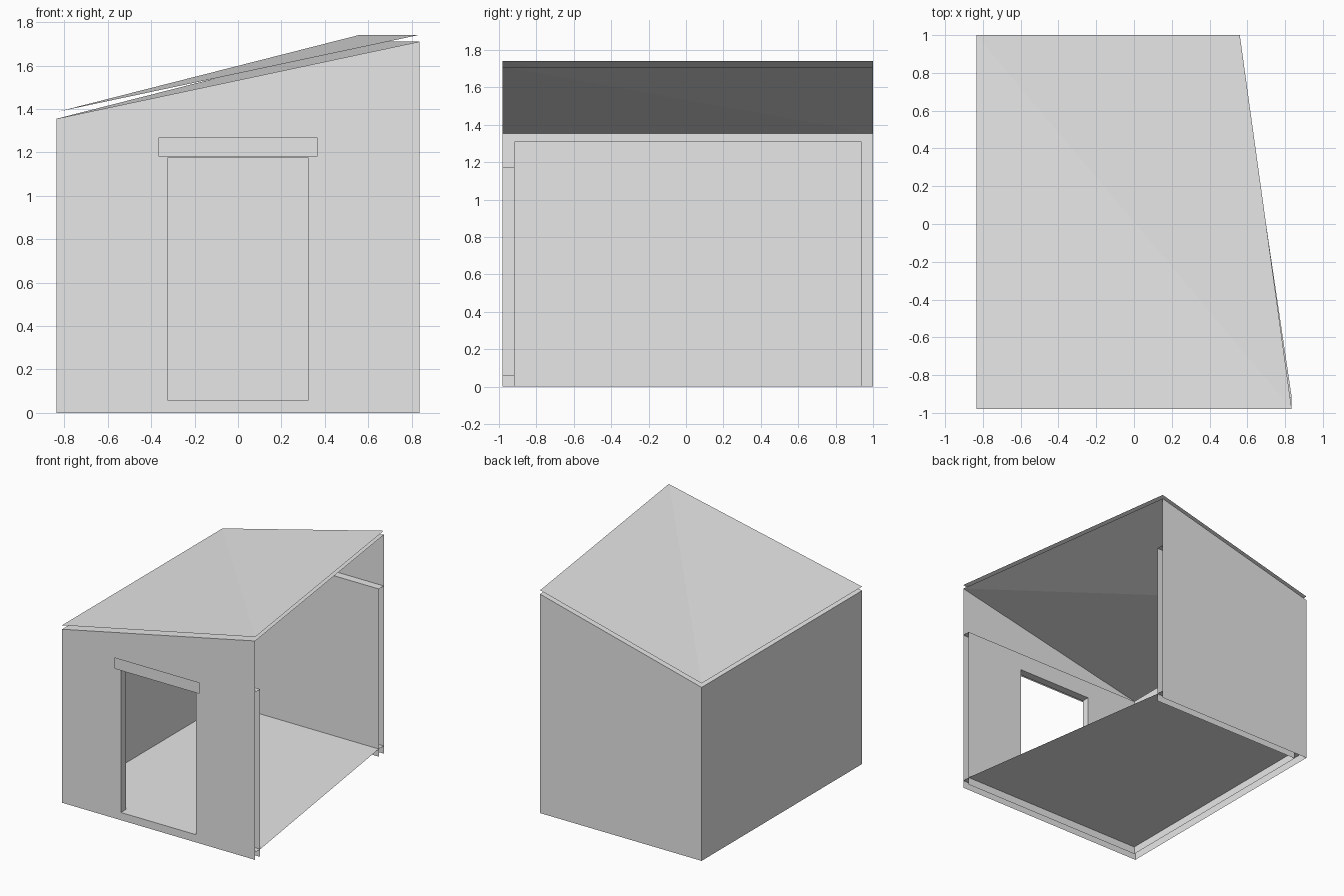
import bpy, bmesh

cube = bpy.data.objects.get("Cube")
if cube:
    bpy.data.objects.remove(cube, do_unlink=True)

grey = bpy.data.materials.new("light_grey")
grey.use_nodes = True
grey.diffuse_color = (0.8, 0.8, 0.8, 1)
grey.node_tree.nodes["Principled BSDF"].inputs["Base Color"].default_value = (0.8, 0.8, 0.8, 1)

# Main dimensions of the shed
X = 0.835                 # half width of the front
XB = 0.56                 # end of the shorter back wall
FRONT, BACK = -0.98, 1.0
T = 0.062                 # wall thickness
LOW, HIGH = 1.355, 1.71   # eaves on the two sides
LINING_TOP, FLOOR = 1.31, 0.06
ROOF_GAP = 0.031

# Plan of the walls, open on the +x side: front end round to back end
outer = [(X, FRONT), (-X, FRONT), (-X, BACK), (XB, BACK)]
inner = [(X, FRONT + T), (-X + T, FRONT + T), (-X + T, BACK - T), (XB, BACK - T)]
tops = [HIGH, LOW, LOW, HIGH]


def sheet(name, faces):
    """Flat-faced open surface made from a few polygons."""
    mesh = bpy.data.meshes.new(name)
    bm = bmesh.new()
    for points in faces:
        bm.faces.new([bm.verts.new(p) for p in points])
    bmesh.ops.remove_doubles(bm, verts=bm.verts, dist=0.0005)
    bm.to_mesh(mesh)
    bm.free()
    mesh.materials.append(grey)
    ob = bpy.data.objects.new(name, mesh)
    bpy.context.collection.objects.link(ob)
    return ob


def strip(a, b, closed=False):
    """Quads joining two matching rows of points."""
    n = len(a)
    return [(a[i], a[(i + 1) % n], b[(i + 1) % n], b[i])
            for i in range(n if closed else n - 1)]


def at(plan, z):
    """Lift plan points to one height or to a height each."""
    heights = z if isinstance(z, list) else [z] * len(plan)
    return [(x, y, h) for (x, y), h in zip(plan, heights)]


def rect(x, y, z0, z1):
    """Upright rectangle facing the front."""
    return [(-x, y, z0), (x, y, z0), (x, y, z1), (-x, y, z1)]


def reverse(faces):
    return [f[::-1] for f in faces]


# Outer walls: the front one is a ring around the doorway
door_out = rect(0.325, FRONT, FLOOR, 1.175)
door_in = rect(0.325, FRONT + T, FLOOR, 1.175)
base, eaves = at(outer, 0), at(outer, tops)
sheet("front_wall", strip([base[1], base[0], eaves[0], eaves[1]], door_out, True))
sheet("side_and_back_walls", reverse(strip(base[1:], eaves[1:])))

# Inner lining of constant height, with the ledge on top
foot, head = at(inner, 0), at(inner, LINING_TOP)
sheet("front_lining", reverse(strip([foot[1], foot[0], head[0], head[1]], door_in, True)))
sheet("side_and_back_lining", strip(foot[1:], head[1:]))
sheet("wall_ledge", strip(at(inner, LINING_TOP), at(outer, LINING_TOP)))

# Doorway sides and the board above it
sheet("door_reveal", strip(door_out, door_in, True))
sheet("door_lintel", [rect(0.367, -1.0, 1.18, 1.268)])

# Floor, continued under the walls
sheet("floor", [at(inner, FLOOR)[::-1]] + strip(at(inner, FLOOR), at(outer, FLOOR)))

# Twisted roof: ceiling and covering, each folded along one diagonal
for name, lift in (("ceiling", 0), ("roof_covering", ROOF_GAP)):
    fr, fl, bl, br = at(outer, [h + lift for h in tops])
    faces = [(fl, fr, bl), (fr, br, bl)]
    sheet(name, faces if lift else reverse(faces))
